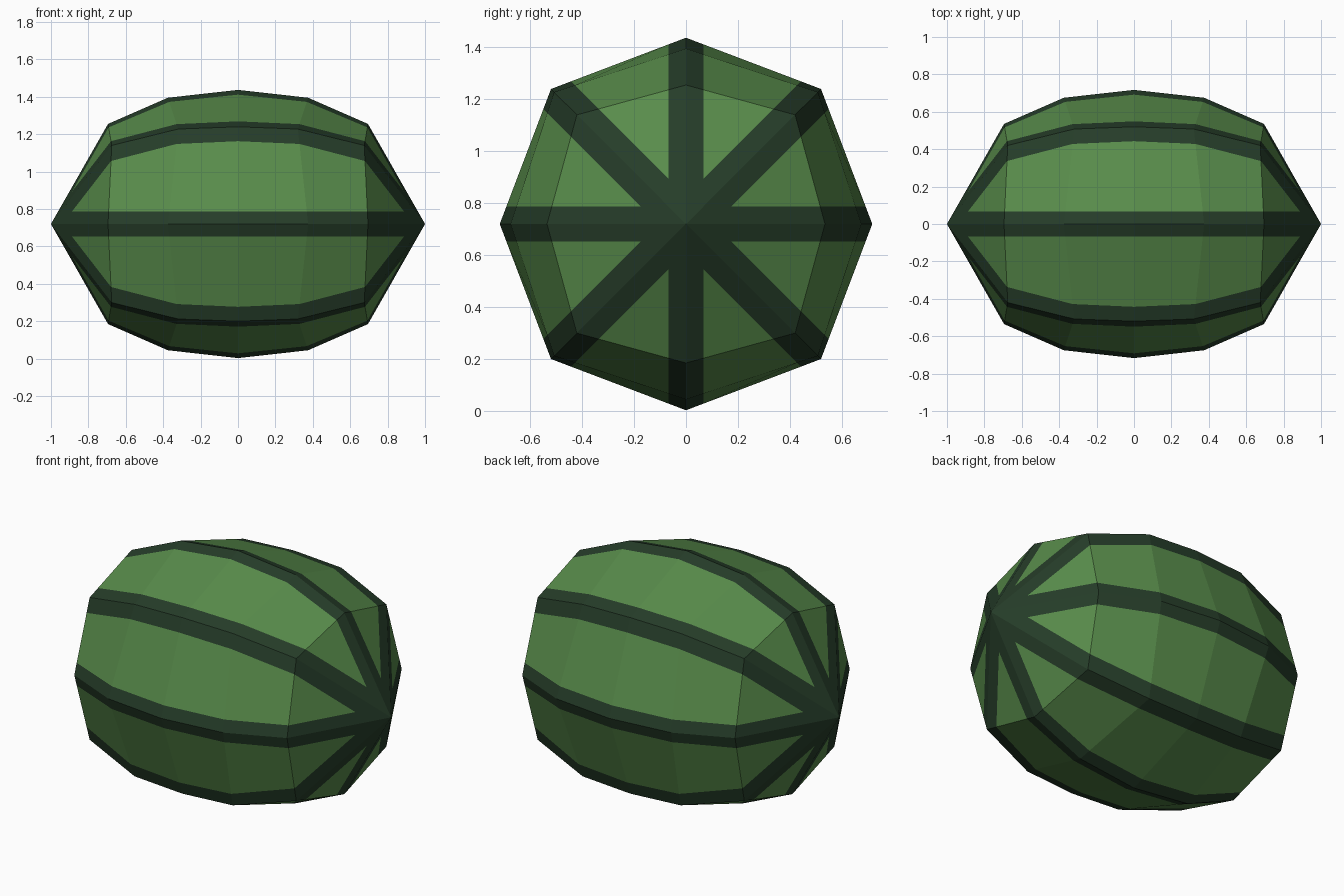
import bpy, bmesh, math
from mathutils import Vector

if "Cube" in bpy.data.objects:
    bpy.data.objects.remove(bpy.data.objects["Cube"])

CZ = 0.72
# (x, radius) of the body rings: on the four axis ridges and on the four diagonal ridges
AXIS = [(-0.695, 0.535), (-0.375, 0.675), (0, 0.717), (0.375, 0.675), (0.695, 0.535)]
DIAG = [(-0.675, 0.594), (-0.32, 0.718), (0, 0.735), (0.32, 0.718), (0.675, 0.594)]
# half width of the stripes on axis and diagonal ridges
WIDTH = [0.067, 0.075]


def material(name, rgb):
    m = bpy.data.materials.new(name)
    m.diffuse_color = (*rgb, 1)
    m.use_nodes = True
    m.node_tree.nodes["Principled BSDF"].inputs["Base Color"].default_value = m.diffuse_color
    return m


# Melon body: eight-sided barrel with pointed ends
bm = bmesh.new()
rings = []
for i in range(5):
    ring = []
    for k in range(8):
        x, r = (DIAG if k % 2 else AXIS)[i]
        a = k * math.pi / 4
        ring.append(bm.verts.new((x, r * math.cos(a), CZ + r * math.sin(a))))
    rings.append(ring)
left = bm.verts.new((-1, 0, CZ))
right = bm.verts.new((1, 0, CZ))
for k in range(8):
    n = (k + 1) % 8
    bm.faces.new((left, rings[0][n], rings[0][k]))
    bm.faces.new((right, rings[4][k], rings[4][n]))
    for a, b in zip(rings, rings[1:]):
        bm.faces.new((a[k], a[n], b[n], b[k]))

# Stripes: cut along both sides of every ridge line
normals = [Vector((0, -math.sin(k * math.pi / 4), math.cos(k * math.pi / 4))) for k in range(4)]
centre = Vector((0, 0, CZ))
for k, nrm in enumerate(normals):
    for s in (-1, 1):
        bmesh.ops.bisect_plane(bm, geom=bm.verts[:] + bm.edges[:] + bm.faces[:], dist=1e-5,
                               plane_co=centre + nrm * s * WIDTH[k % 2], plane_no=nrm)
bmesh.ops.recalc_face_normals(bm, faces=bm.faces)
for f in bm.faces:
    p = f.calc_center_median() - centre
    f.material_index = int(any(abs(p.dot(n)) < WIDTH[k % 2] for k, n in enumerate(normals)))

mesh = bpy.data.meshes.new("melon")
bm.to_mesh(mesh)
bm.free()
mesh.materials.append(material("rind green", (0.098, 0.262, 0.070)))
mesh.materials.append(material("stripe dark green", (0.019, 0.046, 0.022)))
bpy.context.collection.objects.link(bpy.data.objects.new("melon", mesh))
